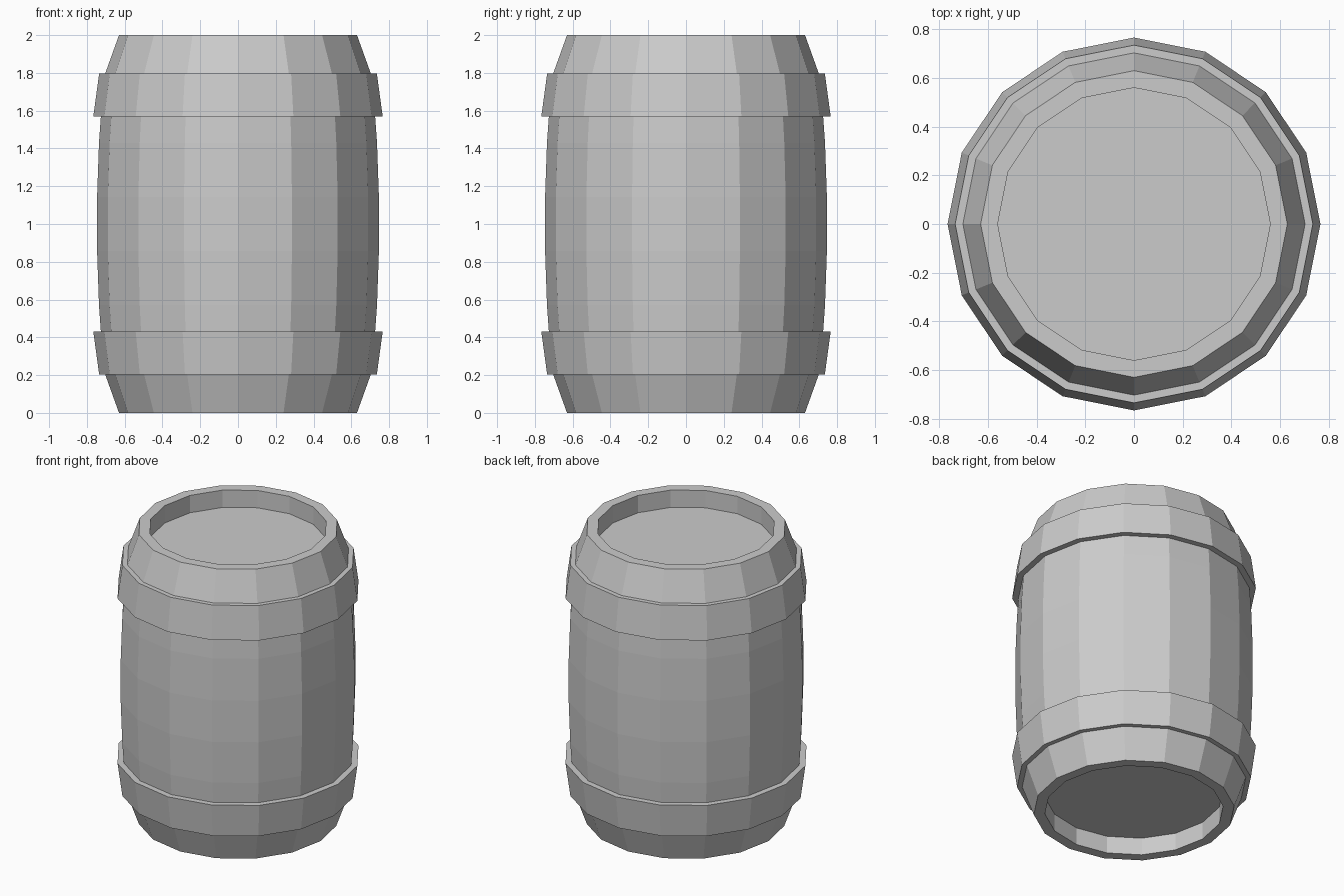
import bpy, bmesh
from math import cos, sin, pi

if "Cube" in bpy.data.objects:
    bpy.data.objects.remove(bpy.data.objects["Cube"])

SIDES = 16


def lathe(name, profile, closed=False):
    """Spin a (radius, z) profile around z into a flat-faced 16-sided solid."""
    bm = bmesh.new()
    rings = [[bm.verts.new((r * cos(2 * pi * i / SIDES), r * sin(2 * pi * i / SIDES), z))
              for i in range(SIDES)] for r, z in profile]
    pairs = list(zip(rings, rings[1:]))
    if closed:
        pairs.append((rings[-1], rings[0]))
    else:
        bm.faces.new(rings[0])
        bm.faces.new(rings[-1])
    for a, b in pairs:
        for i in range(SIDES):
            j = (i + 1) % SIDES
            bm.faces.new((a[i], a[j], b[j], b[i]))
    bmesh.ops.recalc_face_normals(bm, faces=bm.faces)
    mesh = bpy.data.meshes.new(name)
    bm.to_mesh(mesh)
    bm.free()
    obj = bpy.data.objects.new(name, mesh)
    bpy.context.collection.objects.link(obj)
    return obj


def flip(profile):
    """Mirror a profile about the barrel's mid height."""
    return [(r, 2 - z) for r, z in reversed(profile)]


# Bulging body with a recessed end inside each rim
lower = [(0.56, 0.12), (0.56, 0), (0.63, 0), (0.703, 0.203),
         (0.726, 0.43), (0.736, 0.571), (0.746, 0.857)]
lathe("barrel_body", lower + flip(lower))

# Two tapered hoops, wider towards the middle
hoop = [(0.70, 0.203), (0.735, 0.203), (0.766, 0.43), (0.723, 0.43)]
lathe("lower_hoop", hoop, closed=True)
lathe("upper_hoop", flip(hoop), closed=True)
